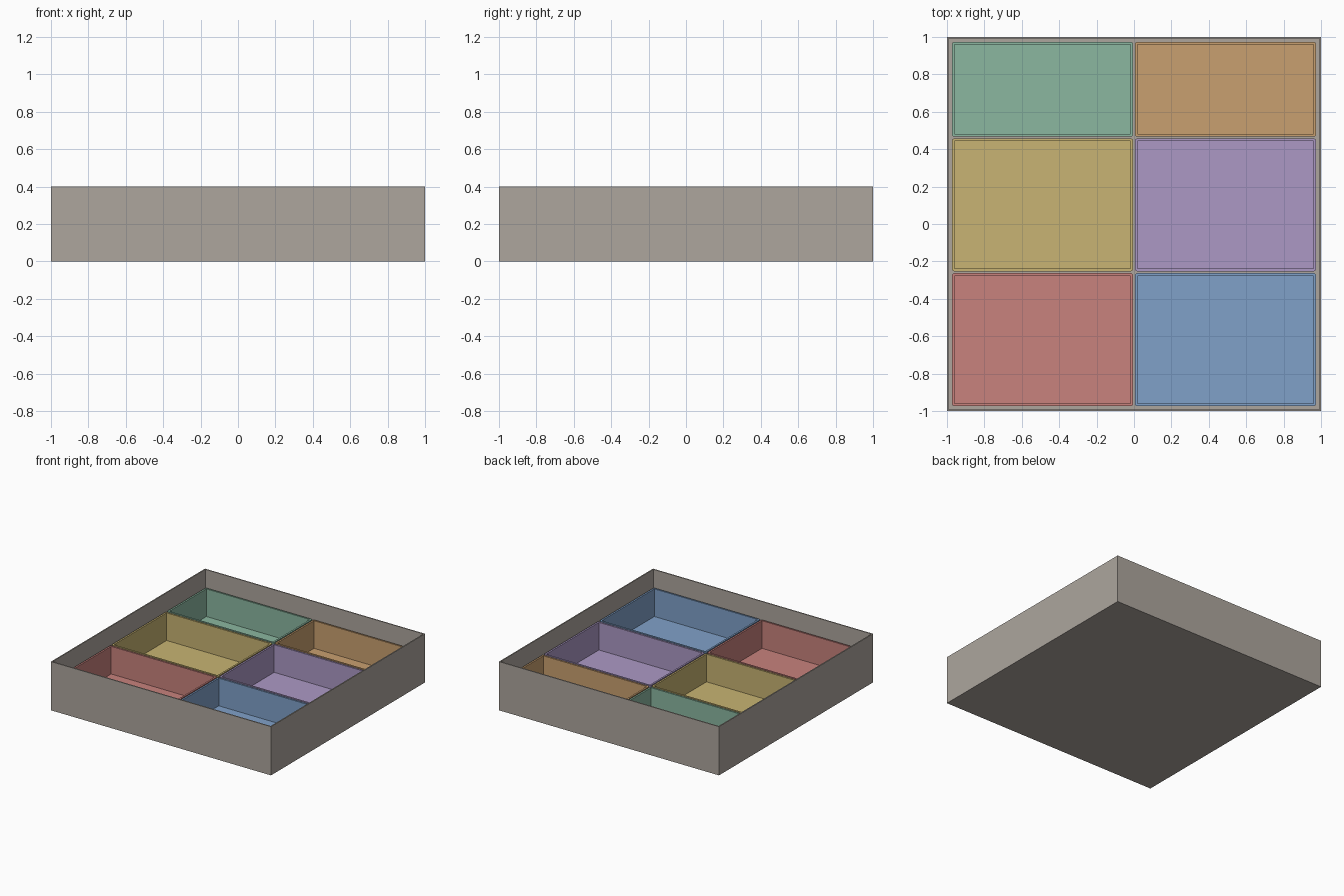
import bpy, bmesh

cube = bpy.data.objects.get("Cube")
if cube:
    bpy.data.objects.remove(cube, do_unlink=True)


def make_material(name, rgb):
    """Flat colour from 0-255 sRGB, stored as linear."""
    linear = [((c / 255 + 0.055) / 1.055) ** 2.4 for c in rgb] + [1]
    mat = bpy.data.materials.new(name)
    mat.use_nodes = True
    mat.diffuse_color = linear
    mat.node_tree.nodes["Principled BSDF"].inputs["Base Color"].default_value = linear
    return mat


def open_box(name, x0, x1, y0, y1, z0, z1, wall, floor, mat, radius=0):
    """Open-topped box with a rim, inner walls and a floor."""
    bm = bmesh.new()
    bmesh.ops.create_cube(bm, size=1)
    for v in bm.verts:
        v.co.x = x1 if v.co.x > 0 else x0
        v.co.y = y1 if v.co.y > 0 else y0
        v.co.z = z1 if v.co.z > 0 else z0
    # Hollow: inset the top face, then push an extruded copy to the floor
    top = max(bm.faces, key=lambda f: f.calc_center_median().z)
    bmesh.ops.inset_region(bm, faces=[top], thickness=wall)
    well = bmesh.ops.extrude_discrete_faces(bm, faces=[top])["faces"][0]
    for v in well.verts:
        v.co.z = z0 + floor
    # Round the outer upright corners
    if radius:
        corners = [e for e in bm.edges
                   if abs(e.verts[0].co.z - e.verts[1].co.z) > (z1 - z0) * 0.99]
        bmesh.ops.bevel(bm, geom=corners, offset=radius, segments=3,
                        profile=0.5, affect='EDGES')
    bmesh.ops.recalc_face_normals(bm, faces=bm.faces)
    mesh = bpy.data.meshes.new(name)
    bm.to_mesh(mesh)
    bm.free()
    mesh.materials.append(mat)
    obj = bpy.data.objects.new(name, mesh)
    bpy.context.collection.objects.link(obj)
    return obj


# Outer drawer box
WALL = 0.0133
open_box("outer_box", -1, 1, -1, 1, 0, 0.4, WALL, WALL,
         make_material("warm_grey", (173, 166, 158)))

# Six trays: rows from back to front, each with a right (-x) and left (+x) tray
EDGE, GAP, TRAY_TOP = 0.973, 0.01, 0.26
rows = [
    ("back", 0.506, ("green", (139, 183, 160)), ("orange", (201, 160, 112))),
    ("middle", 0.71, ("yellow", (200, 180, 115)), ("purple", (172, 153, 197))),
    ("front", 0.71, ("red", (200, 130, 125)), ("blue", (128, 161, 201))),
]
y = EDGE
for row, depth, right, left in rows:
    for side, colour, x0, x1 in (("right", right, -EDGE, -GAP / 2),
                                 ("left", left, GAP / 2, EDGE)):
        open_box(f"{row}_{side}_tray", x0, x1, y - depth, y, WALL, TRAY_TOP,
                 0.02, 0.02, make_material(*colour), radius=0.012)
    y -= depth + GAP
